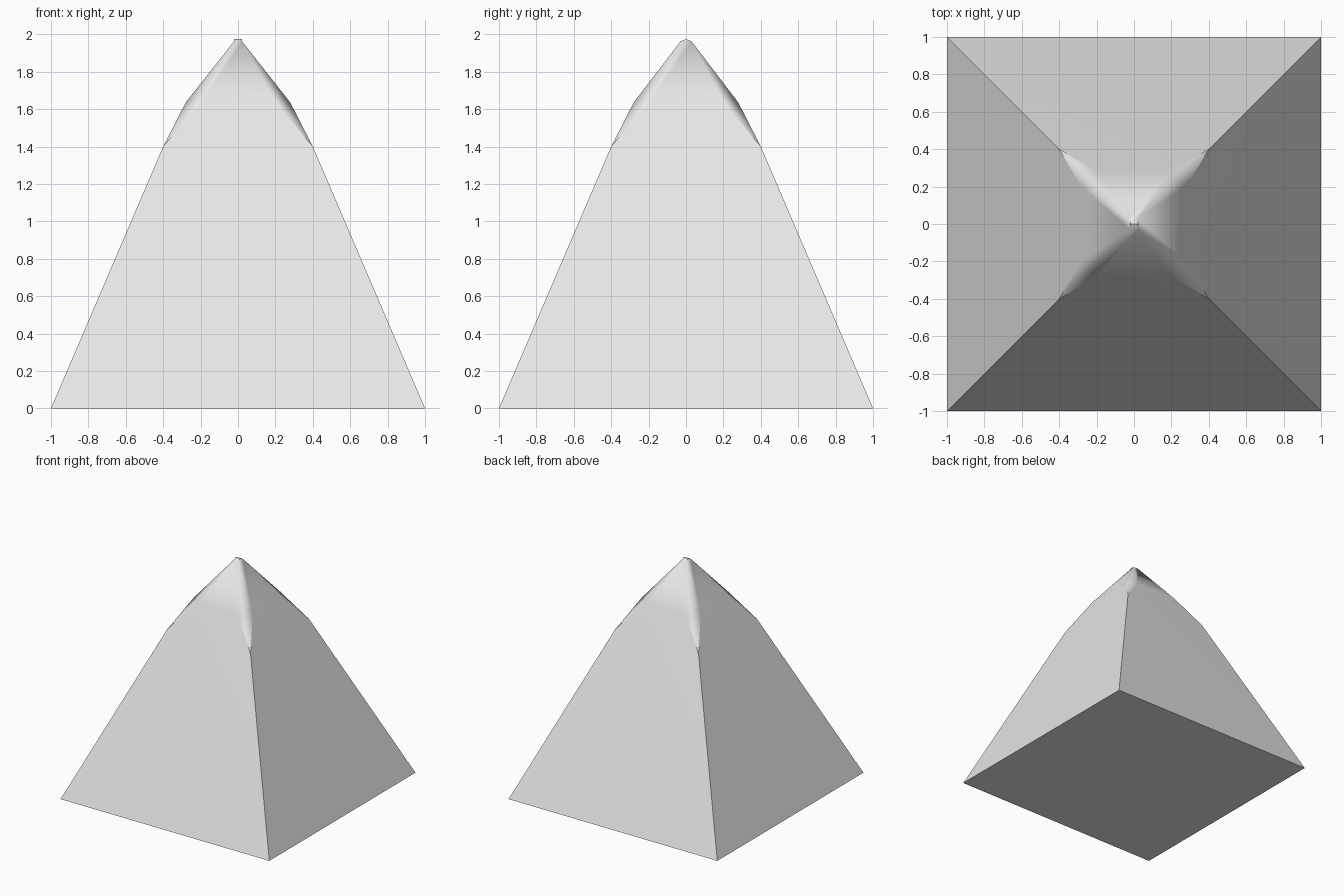
import bpy, bmesh, math

cube = bpy.data.objects.get("Cube")
if cube:
    bpy.data.objects.remove(cube, do_unlink=True)

grey = bpy.data.materials.new("light_grey")
grey.use_nodes = True
grey.diffuse_color = (0.8, 0.8, 0.8, 1)
grey.node_tree.nodes["Principled BSDF"].inputs["Base Color"].default_value = (0.8, 0.8, 0.8, 1)

# Signs of the four corners, counter-clockwise
CORNERS = [(1, 1), (-1, 1), (-1, -1), (1, -1)]
bm = bmesh.new()


def ring(x, y, z):
    return [bm.verts.new((sx * x, sy * y, z)) for sx, sy in CORNERS]


base = ring(1, 1, 0)
shoulder = ring(0.4, 0.4, 1.4)
on_x = ring(0.28, 0.2, 1.635)   # ends of the creases on the left and right sides
on_y = ring(0.2, 0.28, 1.635)   # ends of the creases on the front and back
tip = ring(0.022, 0.03, 1.962)
ridge = {s: bm.verts.new((s * 0.022, 0, 1.975)) for s in (1, -1)}

bm.faces.new(base[::-1])
for i in range(4):
    j = (i + 1) % 4
    near = on_y if i % 2 == 0 else on_x
    # Sloping wall with its narrowing top, then the cap panel above it
    bm.faces.new((base[i], base[j], shoulder[j], near[j], near[i], shoulder[i]))
    bm.faces.new((near[i], near[j], tip[j], tip[i]))
    # Chamfered corner below and above the bend
    bm.faces.new((shoulder[i], on_x[i], on_y[i]))
    bm.faces.new((on_x[i], on_y[i], tip[i]))

# Small roof ridge closing the tip
bm.faces.new((tip[0], tip[1], ridge[-1], ridge[1]))
bm.faces.new((tip[2], tip[3], ridge[1], ridge[-1]))
bm.faces.new((tip[1], tip[2], ridge[-1]))
bm.faces.new((tip[3], tip[0], ridge[1]))
bmesh.ops.recalc_face_normals(bm, faces=bm.faces)

mesh = bpy.data.meshes.new("pyramid_spike")
bm.to_mesh(mesh)
bm.free()
mesh.materials.append(grey)
spike = bpy.data.objects.new("pyramid_spike", mesh)
bpy.context.collection.objects.link(spike)

# Soft bends on the cap, sharp corner edges
bpy.ops.object.select_all(action="DESELECT")
spike.select_set(True)
bpy.context.view_layer.objects.active = spike
bpy.ops.object.shade_smooth_by_angle(angle=math.radians(40))
weighted = spike.modifiers.new("even_walls", "WEIGHTED_NORMAL")
weighted.keep_sharp = True
